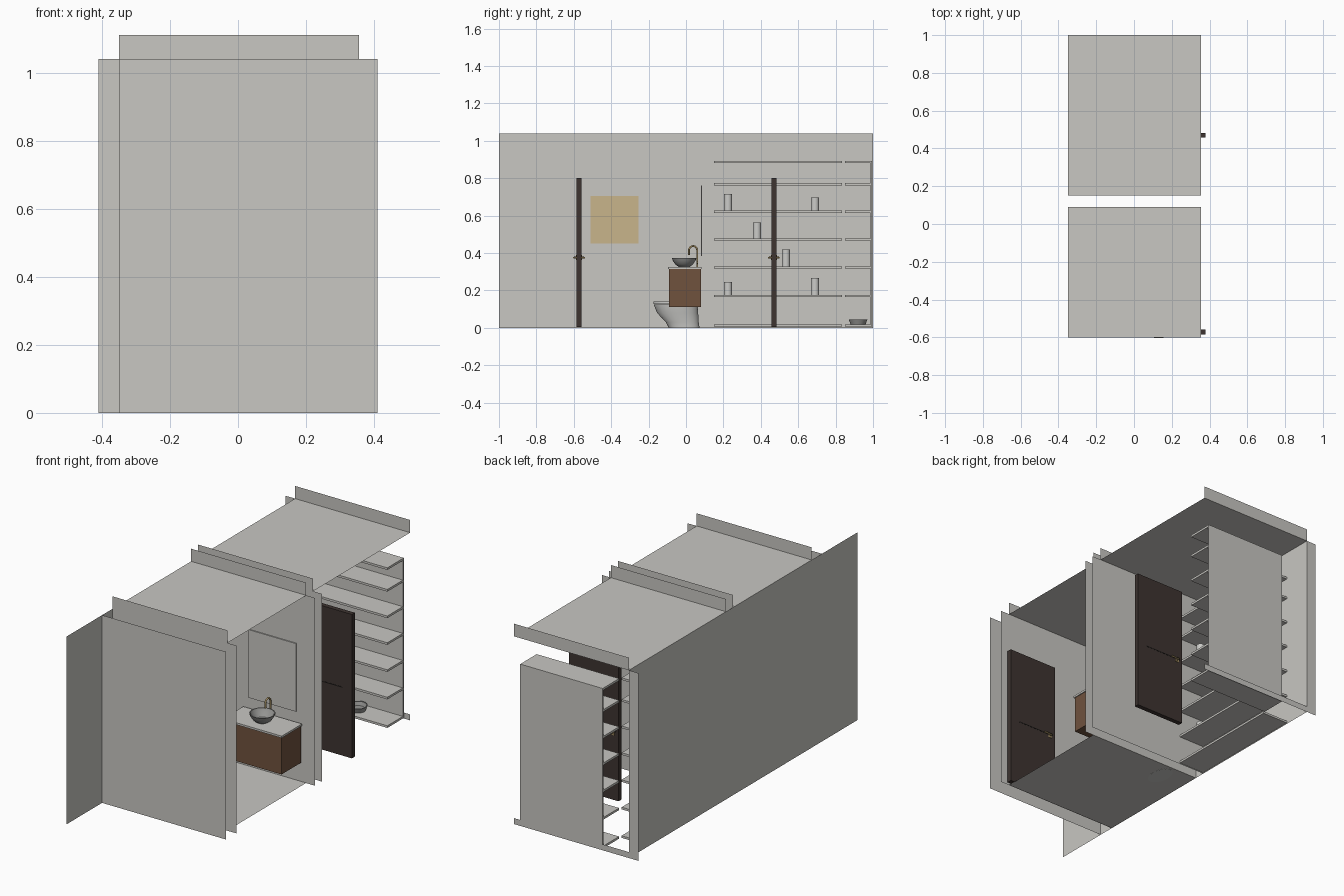
import bpy, bmesh, math
from mathutils import Vector

if "Cube" in bpy.data.objects:
    bpy.data.objects.remove(bpy.data.objects["Cube"])


def material(name, r, g, b):
    m = bpy.data.materials.new(name)
    m.use_nodes = True
    m.diffuse_color = (r, g, b, 1)
    m.node_tree.nodes["Principled BSDF"].inputs["Base Color"].default_value = (r, g, b, 1)
    return m


PLASTER = material("grey_plaster", 0.58, 0.57, 0.54)
DARK = material("dark_wood", 0.047, 0.034, 0.03)
GROOVE = material("groove_black", 0.012, 0.01, 0.009)
WOOD = material("brown_wood", 0.16, 0.085, 0.048)
GOLD = material("brass", 0.42, 0.31, 0.14)
TAN = material("tan_picture", 0.58, 0.46, 0.26)
CERAMIC = material("ceramic", 0.6, 0.6, 0.58)
STONE = material("grey_stone", 0.3, 0.3, 0.29)


def finish(name, bm, mat, smooth=False):
    bmesh.ops.recalc_face_normals(bm, faces=bm.faces)
    mesh = bpy.data.meshes.new(name)
    bm.to_mesh(mesh)
    bm.free()
    ob = bpy.data.objects.new(name, mesh)
    bpy.context.collection.objects.link(ob)
    mesh.materials.append(mat)
    if smooth:
        bpy.ops.object.select_all(action="DESELECT")
        ob.select_set(True)
        bpy.context.view_layer.objects.active = ob
        bpy.ops.object.shade_smooth_by_angle(angle=math.radians(40))
    return ob


def box(name, x, y, z, mat):
    """Box from ranges; a range given as one number makes a flat sheet."""
    spans = [s if isinstance(s, tuple) else (s, s) for s in (x, y, z)]
    flat = [i for i, s in enumerate(spans) if s[0] == s[1]]
    bm = bmesh.new()
    if flat:
        a, b = [i for i in range(3) if i != flat[0]]
        verts = []
        for i, j in ((0, 0), (1, 0), (1, 1), (0, 1)):
            co = [s[0] for s in spans]
            co[a], co[b] = spans[a][i], spans[b][j]
            verts.append(bm.verts.new(co))
        bm.faces.new(verts)
    else:
        bmesh.ops.create_cube(bm, size=1)
        for v in bm.verts:
            v.co = Vector([(s[0] + s[1]) / 2 + c * (s[1] - s[0]) for s, c in zip(spans, v.co)])
    return finish(name, bm, mat)


def loft(name, rings, mat, sides=24):
    """Stack of ellipses (cx, cy, z, rx, ry), capped at both ends."""
    bm = bmesh.new()
    loops = []
    for cx, cy, z, rx, ry in rings:
        angles = [math.tau * i / sides for i in range(sides)]
        loops.append([bm.verts.new((cx + rx * math.cos(t), cy + ry * math.sin(t), z)) for t in angles])
    for low, high in zip(loops, loops[1:]):
        for i in range(sides):
            j = (i + 1) % sides
            bm.faces.new((low[i], low[j], high[j], high[i]))
    bm.faces.new(loops[0])
    bm.faces.new(loops[-1])
    return finish(name, bm, mat, True)


def tube(name, points, radius, mat):
    curve = bpy.data.curves.new(name, "CURVE")
    curve.dimensions = "3D"
    curve.bevel_depth = radius
    curve.bevel_resolution = 2
    curve.use_fill_caps = True
    spline = curve.splines.new("POLY")
    spline.points.add(len(points) - 1)
    for p, co in zip(spline.points, points):
        p.co = (*co, 1)
    ob = bpy.data.objects.new(name, curve)
    bpy.context.collection.objects.link(ob)
    curve.materials.append(mat)
    return ob


L, R, H = -0.35, 0.355, 1.04

# Shell: long wall, cross walls, ceilings, parapets, floor
box("long_wall", L, (-1, 1), (0, H), PLASTER)
for n, y in enumerate((-0.69, -0.6, 0.09, 0.15)):
    box(f"cross_wall_{n}", (L, 0.41), y, (0, H), PLASTER)
for n, y in enumerate((-0.6, 0.09, 0.15, 1.0)):
    box(f"parapet_{n}", (L, R), y, (H, 1.11), PLASTER)
box("front_ceiling", (L, R), (-0.6, 0.09), H, PLASTER)
box("back_ceiling", (L, R), (0.15, 1), H, PLASTER)
box("bathroom_floor", (L, R), (-0.6, 0.09), 0.001, PLASTER)
box("back_side_strip", (-0.41, L), 1.0, (0, H), PLASTER)
box("back_sill", (L, R), 1.0, (0, 0.033), PLASTER)

# Doors with grooves and lever handles
for n, y in enumerate((-0.572, 0.47)):
    box(f"door_{n}", (0.075, 0.378), (y - 0.013, y + 0.013), (0.003, 0.8), DARK)
    for side in (-1, 1):
        face = y + side * 0.013
        box(f"door_groove_{n}", (0.09, 0.32), tuple(sorted((face, face + side * 0.001))),
            (0.379, 0.384), GROOVE)
        tip = y + side * 0.027
        tube(f"door_handle_{n}", [(0.11, face, 0.375), (0.11, tip, 0.375), (0.155, tip, 0.375)],
             0.005, GOLD)
        box(f"handle_plate_{n}", (0.1, 0.12), tuple(sorted((face, face + side * 0.003))),
            (0.362, 0.388), GOLD)

# Shelving along the long wall and across the back
for n, z in enumerate((0.012, 0.17, 0.322, 0.472, 0.62, 0.767, 0.887)):
    box(f"wall_shelf_{n}", (L, -0.19), (0.15, 0.835), (z - 0.006, z + 0.006), PLASTER)
    box(f"back_shelf_{n}", (-0.185, 0.32), (0.85, 0.988), (z - 0.006, z + 0.006), PLASTER)
box("back_shelf_panel", (-0.185, 0.32), (0.986, 0.994), (0.006, 0.893), PLASTER)

# Jars on the shelves
jars = ((0.225, 0.626, 0.09), (0.69, 0.626, 0.07), (0.38, 0.478, 0.085),
        (0.535, 0.328, 0.09), (0.225, 0.176, 0.07), (0.69, 0.176, 0.09))
for n, (y, z, h) in enumerate(jars):
    loft(f"jar_{n}", [(-0.27, y, z, 0.022, 0.022), (-0.27, y, z + h, 0.022, 0.022)], CERAMIC, 12)
loft("tray", [(0.09, 0.92, 0.018, 0.04, 0.04), (0.09, 0.92, 0.045, 0.05, 0.05),
              (0.09, 0.92, 0.045, 0.044, 0.044), (0.09, 0.92, 0.025, 0.036, 0.036)], STONE)

# Vanity, counter, basin and tap
box("vanity_cabinet", (-0.02, 0.33), (-0.09, 0.08), (0.11, 0.315), WOOD)
box("vanity_counter", (-0.025, 0.335), (-0.096, 0.082), (0.315, 0.326), PLASTER)
bowl = ((0.326, 0.03), (0.34, 0.048), (0.358, 0.06), (0.374, 0.066),
        (0.374, 0.061), (0.355, 0.05), (0.338, 0.03))
loft("basin", [(0.156, -0.01, z, r, r) for z, r in bowl], STONE)
arch = [(0.156, 0.038 + 0.022 * math.cos(math.pi * i / 10), 0.415 + 0.022 * math.sin(math.pi * i / 10))
        for i in range(11)]
tube("tap", [(0.156, 0.06, 0.326)] + arch + [(0.156, 0.016, 0.39)], 0.005, GOLD)
tube("tap_lever", [(0.156, 0.06, 0.345), (0.185, 0.06, 0.35)], 0.004, GOLD)

# Mirror and picture
box("mirror", (0.01, 0.3), (0.079, 0.085), (0.385, 0.762), PLASTER)
box("picture", (L + 0.001, L + 0.007), (-0.51, -0.255), (0.45, 0.705), TAN)

# Toilet
tx = -0.19
loft("toilet_bowl", [(tx, -0.01, 0.0, 0.05, 0.082), (tx, -0.02, 0.03, 0.052, 0.088),
                     (tx, -0.045, 0.08, 0.066, 0.11), (tx, -0.055, 0.125, 0.072, 0.118)], CERAMIC)
loft("toilet_seat", [(tx, -0.055, 0.126, 0.074, 0.12), (tx, -0.055, 0.14, 0.074, 0.12)], CERAMIC)
box("toilet_tank", (tx - 0.075, tx + 0.075), (0.015, 0.08), (0.125, 0.28), CERAMIC)
